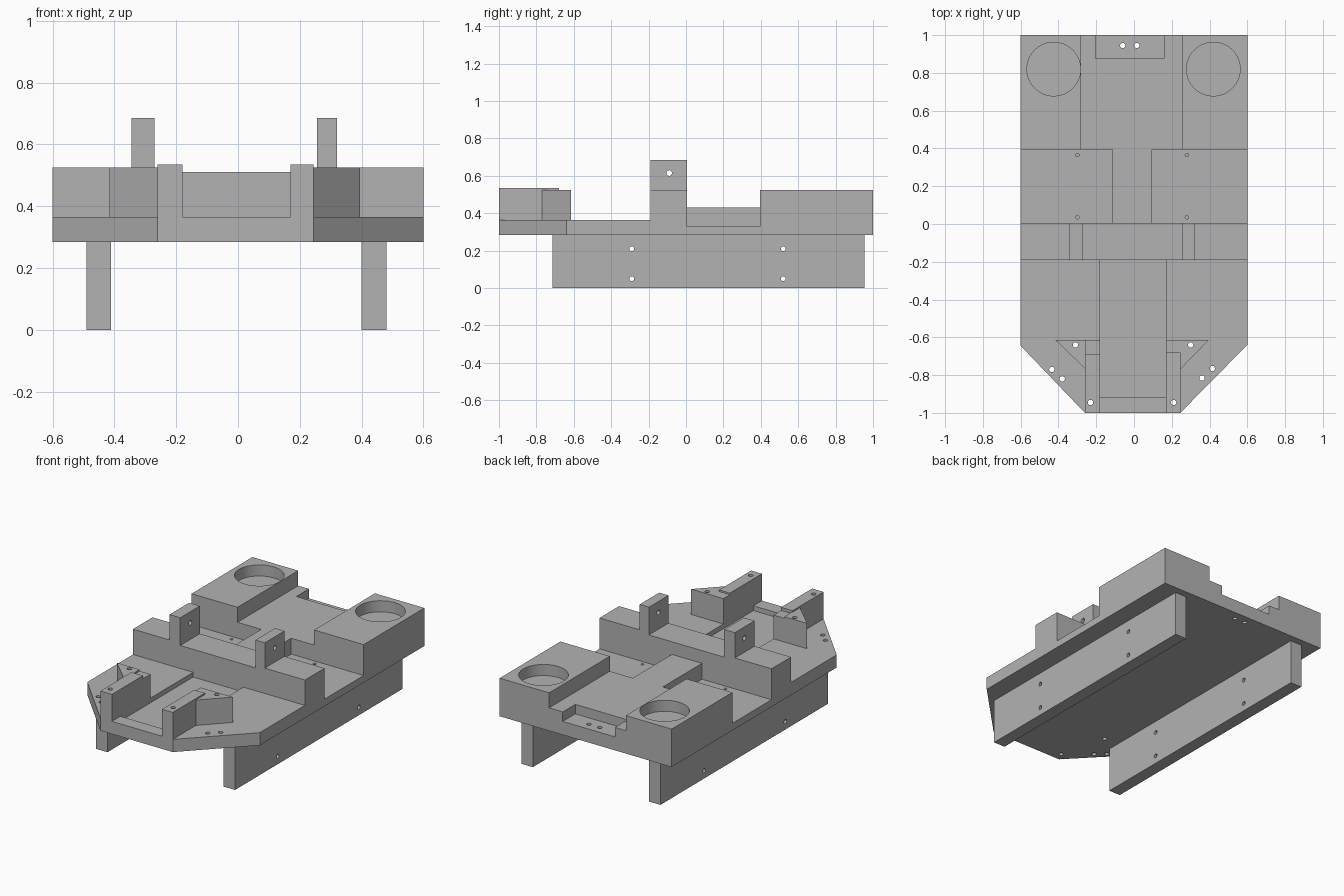
import bpy, bmesh, math
from mathutils import Matrix

if "Cube" in bpy.data.objects:
    bpy.data.objects.remove(bpy.data.objects["Cube"])

grey = bpy.data.materials.new("machined_grey")
grey.diffuse_color = (0.45, 0.45, 0.45, 1)
grey.use_nodes = True
grey.node_tree.nodes["Principled BSDF"].inputs["Base Color"].default_value = grey.diffuse_color


def add_object(name, bm):
    bmesh.ops.recalc_face_normals(bm, faces=bm.faces)
    mesh = bpy.data.meshes.new(name)
    bm.to_mesh(mesh)
    bm.free()
    mesh.materials.append(grey)
    ob = bpy.data.objects.new(name, mesh)
    bpy.context.collection.objects.link(ob)
    return ob


def prism(name, outline, z0, z1):
    bm = bmesh.new()
    face = bm.faces.new([bm.verts.new((x, y, z0)) for x, y in outline])
    top = bmesh.ops.extrude_face_region(bm, geom=[face])
    verts = [g for g in top["geom"] if isinstance(g, bmesh.types.BMVert)]
    bmesh.ops.translate(bm, vec=(0, 0, z1 - z0), verts=verts)
    return add_object(name, bm)


def box(name, x0, x1, y0, y1, z0, z1):
    return prism(name, [(x0, y0), (x1, y0), (x1, y1), (x0, y1)], z0, z1)


def cylinder(name, centre, radius, depth, axis="Z", sides=24):
    bm = bmesh.new()
    turn = Matrix.Rotation(math.pi / 2, 4, "Y") if axis == "X" else Matrix()
    bmesh.ops.create_cone(bm, cap_ends=True, segments=sides, radius1=radius, radius2=radius,
                          depth=depth, matrix=Matrix.Translation(centre) @ turn)
    return add_object(name, bm)


def combine(ob, others, operation):
    # Apply each boolean in turn, then discard the tool
    for other in others:
        mod = ob.modifiers.new("cut", "BOOLEAN")
        mod.operation, mod.object, mod.solver = operation, other, "EXACT"
        bpy.context.view_layer.update()
        graph = bpy.context.evaluated_depsgraph_get()
        mesh = bpy.data.meshes.new_from_object(ob.evaluated_get(graph))
        ob.modifiers.clear()
        ob.data = mesh
        bpy.data.objects.remove(other)


BASE, FLOOR, TOP = 0.285, 0.365, 0.525
LOW = 0.30  # parts are sunk a little into the base plate

# Base plate with clipped front corners
deck = prism("deck", [(-0.26, -1), (0.245, -1), (0.6, -0.64), (0.6, 1), (-0.6, 1), (-0.6, -0.645)],
             BASE, FLOOR)

# Side pockets and front channel
combine(deck, [
    box("pocket", -0.7, 0.7, 0.005, 0.395, 0.33, 0.6),
    box("channel", -0.18, 0.17, -0.915, -0.19, 0.335, 0.6),
], "DIFFERENCE")

# Raised parts of the deck
combine(deck, [
    box("rear_bar", -0.29, 0.265, 0.395, 1, LOW, 0.43),
    box("rear_stem", -0.115, 0.095, -0.02, 0.42, LOW, 0.43),
    box("left_rear_block", -0.6, -0.28, 0.395, 1, LOW, TOP),
    box("right_rear_block", 0.255, 0.6, 0.395, 1, LOW, TOP),
    box("cross_beam", -0.6, 0.6, -0.19, 0.005, LOW, 0.51),
    box("left_beam_end", -0.6, -0.27, -0.19, 0.005, LOW, TOP),
    box("right_beam_end", 0.255, 0.6, -0.19, 0.005, LOW, TOP),
    box("left_post", -0.345, -0.27, -0.19, 0.005, LOW, 0.685),
    box("right_post", 0.255, 0.32, -0.19, 0.005, LOW, 0.685),
    box("left_front_wall", -0.26, -0.18, -1, -0.69, LOW, 0.535),
    box("right_front_wall", 0.17, 0.245, -1, -0.68, LOW, 0.535),
    box("left_wall_stub", -0.26, -0.18, -0.70, -0.615, LOW, 0.515),
    prism("left_wedge", [(-0.415, -0.615), (-0.255, -0.77), (-0.255, -0.615)], LOW, TOP),
    prism("right_wedge", [(0.395, -0.615), (0.17, -0.615), (0.17, -0.68), (0.24, -0.68),
                          (0.24, -0.775)], LOW, TOP),
], "UNION")

# Rear notch, round wells, through holes, blind holes and post holes
cuts = [box("rear_notch", -0.205, 0.16, 0.875, 1.1, 0.37, 0.6)]
cuts += [cylinder("well", (x, 0.82, 0.555), 0.142, 0.2, sides=64) for x in (-0.425, 0.42)]
for x, y in [(-0.435, -0.77), (-0.38, -0.82), (0.36, -0.815), (0.415, -0.765), (-0.23, -0.945),
             (0.21, -0.945), (-0.31, -0.64), (0.3, -0.64), (-0.06, 0.945), (0.015, 0.945)]:
    cuts.append(cylinder("hole", (x, y, 0.42), 0.014, 0.5))
for x in (-0.3, 0.28):
    for y in (0.035, 0.365):
        cuts.append(cylinder("blind_hole", (x, y, 0.34), 0.009, 0.06))
cuts.append(cylinder("post_hole", (0, -0.09, 0.615), 0.015, 1, "X"))
combine(deck, cuts, "DIFFERENCE")

# Long side runners with cross-drilled holes
for name, x0, x1 in (("left_runner", -0.49, -0.41), ("right_runner", 0.40, 0.48)):
    runner = box(name, x0, x1, -0.715, 0.955, 0, BASE)
    combine(runner, [cylinder("hole", ((x0 + x1) / 2, y, z), 0.013, 0.3, "X")
                     for y in (-0.29, 0.52) for z in (0.05, 0.21)], "DIFFERENCE")

# Crisp edges with smooth bores
for ob in list(bpy.context.collection.objects):
    ob.select_set(True)
    bpy.context.view_layer.objects.active = ob
bpy.ops.object.shade_smooth_by_angle(angle=math.radians(30))
